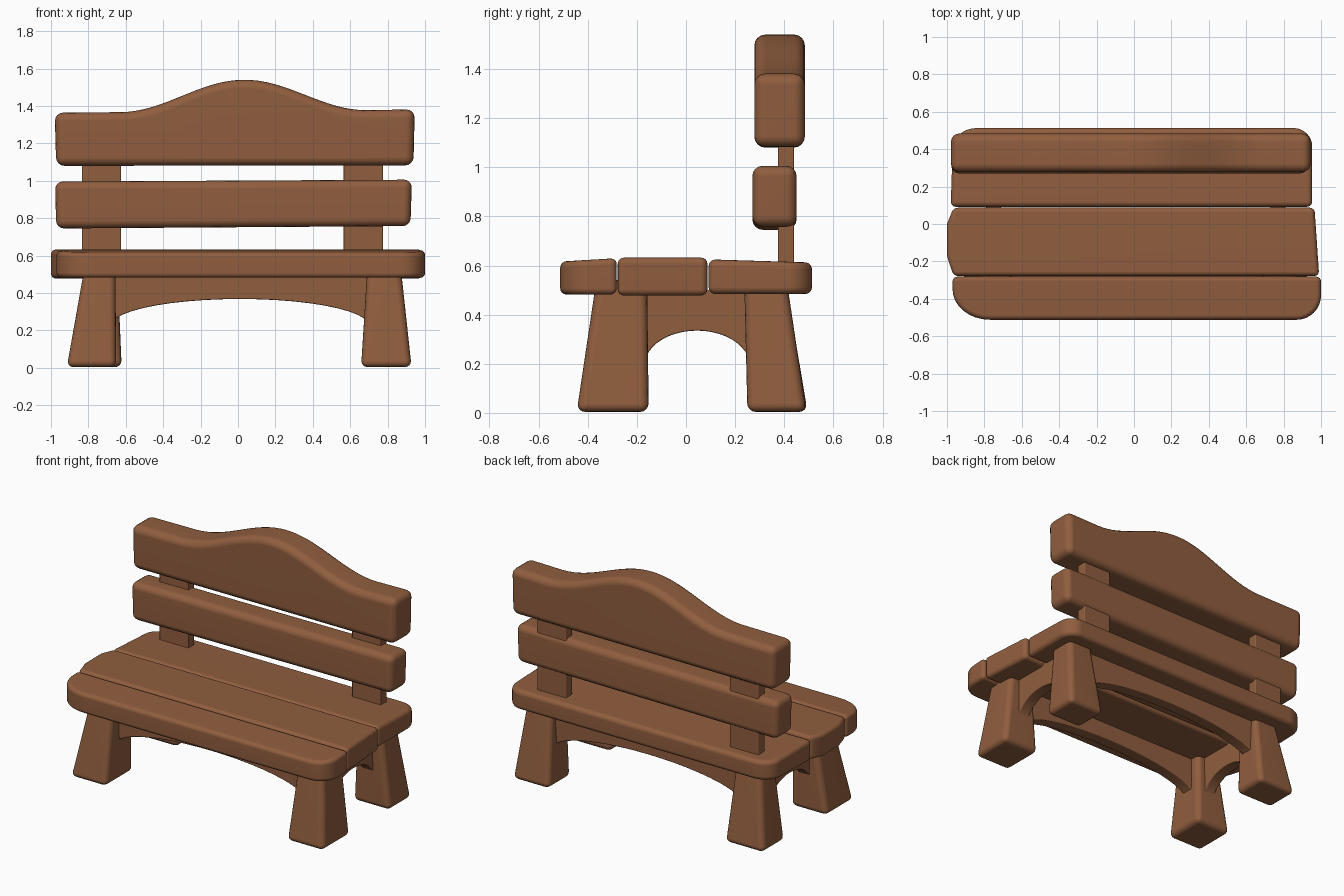
import bpy, bmesh, math

if "Cube" in bpy.data.objects:
    bpy.data.objects.remove(bpy.data.objects["Cube"])

wood = bpy.data.materials.new("warm brown wood")
wood.diffuse_color = (0.28, 0.112, 0.049, 1)
wood.use_nodes = True
wood.node_tree.nodes["Principled BSDF"].inputs["Base Color"].default_value = wood.diffuse_color


def finish(name, bm, bevel, segments=4):
    bmesh.ops.recalc_face_normals(bm, faces=bm.faces[:])
    mesh = bpy.data.meshes.new(name)
    bm.to_mesh(mesh)
    bm.free()
    mesh.materials.append(wood)
    for p in mesh.polygons:
        p.use_smooth = True
    ob = bpy.data.objects.new(name, mesh)
    bpy.context.collection.objects.link(ob)
    b = ob.modifiers.new("rounding", 'BEVEL')
    b.width, b.segments = bevel, segments
    b.limit_method, b.angle_limit = 'ANGLE', math.radians(32)
    w = ob.modifiers.new("flat shading", 'WEIGHTED_NORMAL')
    w.keep_sharp = True
    return ob


def prism(name, outline, place, lo, hi, bevel):
    """Solid between two copies of an outline; place(u, v, depth) gives xyz."""
    bm = bmesh.new()
    n = len(outline)
    top = hi if callable(hi) else (lambda u, v: hi)
    a = [bm.verts.new(place(u, v, lo)) for u, v in outline]
    b = [bm.verts.new(place(u, v, top(u, v))) for u, v in outline]
    bm.faces.new(a)
    bm.faces.new(b)
    for i in range(n):
        j = (i + 1) % n
        bm.faces.new((a[i], a[j], b[j], b[i]))
    return finish(name, bm, bevel)


def XY(u, v, d): return (u, v, d)
def XZ(u, v, d): return (u, d, v)
def YZ(u, v, d): return (d, u, v)


def arc(cx, cy, rx, ry, a0, a1, n=8):
    return [(cx + rx * math.cos(math.radians(a0 + (a1 - a0) * i / n)),
             cy + ry * math.sin(math.radians(a0 + (a1 - a0) * i / n))) for i in range(n + 1)]


# Seat planks
front = [(1.0, -0.282), (-0.97, -0.282)]
front += arc(-0.77, -0.35, 0.2, 0.162, 180, 270)
front += arc(0.87, -0.382, 0.13, 0.13, 270, 360)
prism("seat_plank_front", front, XY, 0.482, lambda x, y: 0.63 + 0.06 * (y + 0.28), 0.025)

middle = [(0.965, 0.087), (-0.965, 0.087), (-1.0, 0.0), (-1.0, -0.17), (-0.965, -0.278), (0.99, -0.278)]
prism("seat_plank_middle", middle, XY, 0.478, 0.632, 0.025)

back = [(-0.98, 0.092), (0.953, 0.092)]
back += arc(0.853, 0.413, 0.1, 0.1, 0, 90)
back += arc(-0.84, 0.403, 0.13, 0.11, 90, 180)
prism("seat_plank_back", back, XY, 0.484, lambda x, y: 0.625 - 0.03 * (y - 0.09), 0.028)

# Backrest slats, the upper one with a curved crest
lower = [(-0.972, 0.745), (0.922, 0.758), (0.93, 1.006), (-0.978, 0.996)]
prism("back_slat_lower", lower, XZ, 0.27, 0.45, 0.042)

crest = [(-0.972, 1.08), (0.938, 1.082), (0.945, 1.382)]
for i in range(33):
    x = 0.69 - 1.32 * i / 32
    base = 1.372 + 0.008 * x
    crest.append((x, base + 0.084 * (1 + math.cos(math.pi * (x - 0.03) / 0.66))))
crest.append((-0.98, 1.364))
prism("back_slat_crest", crest, XZ, 0.278, 0.484, 0.045)

# Backrest uprights
for side, x0, x1 in (("left", -0.835, -0.625), ("right", 0.565, 0.775)):
    prism("upright_" + side, [(x0, 0.375), (x1, 0.375), (x1, 0.44), (x0, 0.44)], XY, 0.5, 1.25, 0.006)


# Tapered legs: bottom and top rectangles (x0, x1, y0, y1)
def leg(name, bottom, top):
    bm = bmesh.new()
    rings = []
    for (x0, x1, y0, y1), z in ((bottom, 0.004), (top, 0.54)):
        rings.append([bm.verts.new(p) for p in ((x0, y0, z), (x1, y0, z), (x1, y1, z), (x0, y1, z))])
    a, b = rings
    bm.faces.new(a)
    bm.faces.new(b)
    for i in range(4):
        j = (i + 1) % 4
        bm.faces.new((a[i], a[j], b[j], b[i]))
    finish(name, bm, 0.035)


leg("front_leg_left", (-0.915, -0.652, -0.445, -0.152), (-0.82, -0.655, -0.365, -0.158))
leg("front_leg_right", (0.658, 0.928, -0.445, -0.152), (0.692, 0.87, -0.365, -0.158))
leg("back_leg_left", (-0.905, -0.622, 0.255, 0.495), (-0.82, -0.645, 0.245, 0.405))
leg("back_leg_right", (0.658, 0.925, 0.25, 0.49), (0.692, 0.87, 0.237, 0.41))


# Arched aprons under the seat
def apron(name, centre, half, overlap, z_end, rise, place, lo, hi):
    pts = [(centre - half - overlap, 0.5), (centre - half - overlap, z_end)]
    pts += arc(centre, z_end, half, rise, 172, 8, 20)
    pts += [(centre + half + overlap, z_end), (centre + half + overlap, 0.5)]
    prism(name, pts, place, lo, hi, 0.006)


apron("apron_front", 0.01, 0.69, 0.04, 0.225, 0.143, XZ, -0.30, -0.22)
apron("apron_back", 0.01, 0.69, 0.04, 0.225, 0.143, XZ, 0.30, 0.38)
apron("apron_left", 0.045, 0.215, 0.04, 0.19, 0.145, YZ, -0.79, -0.71)
apron("apron_right", 0.045, 0.215, 0.04, 0.19, 0.145, YZ, 0.73, 0.81)
